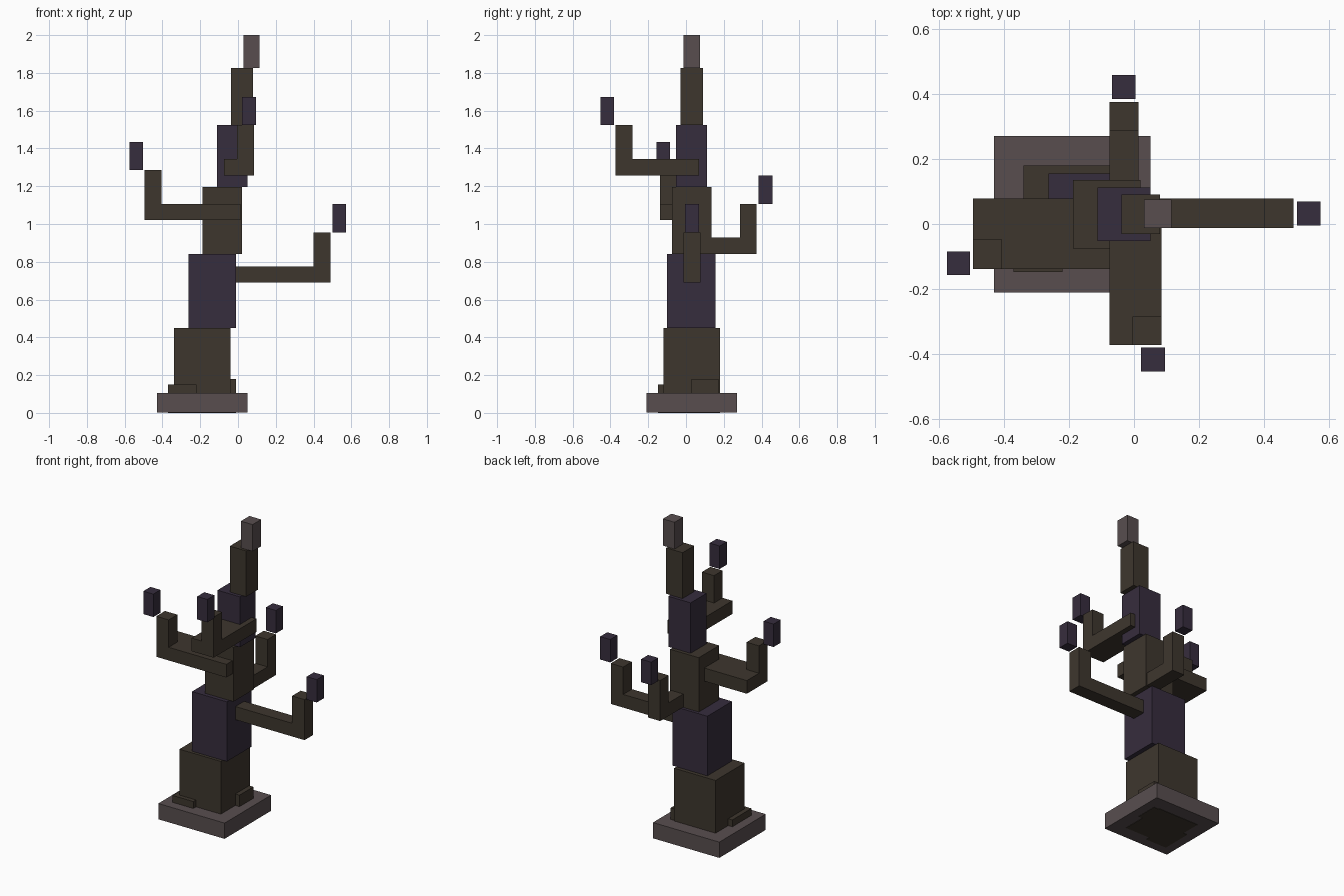
import bpy
from mathutils import Vector

if "Cube" in bpy.data.objects:
    bpy.data.objects.remove(bpy.data.objects["Cube"], do_unlink=True)


def material(name, rgb):
    m = bpy.data.materials.new(name)
    m.use_nodes = True
    color = (*rgb, 1)
    m.diffuse_color = color
    m.node_tree.nodes["Principled BSDF"].inputs["Base Color"].default_value = color
    return m


bark = material("brown bark", (0.048, 0.037, 0.027))
purple = material("dark purple", (0.037, 0.026, 0.047))
stone = material("grey stone", (0.098, 0.076, 0.078))


def box(name, mat, x, y, z):
    """Box spanning the given (low, high) ranges on each axis."""
    low, high = (Vector(c) for c in zip(x, y, z))
    bpy.ops.mesh.primitive_cube_add(size=1, location=(low + high) / 2)
    ob = bpy.context.object
    ob.name = ob.data.name = name
    for v in ob.data.vertices:
        v.co *= high - low
    ob.data.materials.append(mat)


# Plinth and roots; trunk and roots come through to the ground
box("base_slab", stone, (-0.43, 0.05), (-0.21, 0.27), (0.002, 0.105))
box("front_root", bark, (-0.37, -0.22), (-0.148, 0.05), (0, 0.15))
box("left_root", bark, (-0.16, -0.01), (0.03, 0.173), (0, 0.18))

# Stacked trunk, leaning towards +x as it narrows
box("trunk_bottom", bark, (-0.34, -0.04), (-0.12, 0.18), (0, 0.45))
box("trunk_lower", purple, (-0.263, -0.01), (-0.1, 0.155), (0.45, 0.84))
box("trunk_middle", bark, (-0.187, 0.02), (-0.075, 0.135), (0.84, 1.195))
box("trunk_upper", purple, (-0.112, 0.05), (-0.052, 0.112), (1.195, 1.525))
box("trunk_top", bark, (-0.038, 0.08), (-0.03, 0.09), (1.525, 1.825))
box("trunk_cap", stone, (0.03, 0.115), (-0.013, 0.075), (1.825, 2))


def branch(name, x, y, z, post_x, post_y, bud_x, bud_y):
    """Horizontal limb, upturned post and a floating bud."""
    top = z + 0.265
    box(name + "_limb", bark, x, y, (z, z + 0.086))
    box(name + "_post", bark, post_x, post_y, (z + 0.086, top))
    box(name + "_bud", purple, bud_x, bud_y, (top, top + 0.15))


branch("left_branch", (-0.02, 0.49), (-0.012, 0.078), 0.69,
       (0.4, 0.49), (-0.012, 0.078), (0.5, 0.573), (-0.004, 0.069))
branch("right_branch", (-0.495, 0.012), (-0.138, 0.078), 1.02,
       (-0.495, -0.405), (-0.138, -0.048), (-0.575, -0.503), (-0.157, -0.084))
branch("front_branch", (-0.075, 0.084), (-0.372, 0.07), 1.258,
       (-0.004, 0.084), (-0.372, -0.284), (0.022, 0.095), (-0.453, -0.38))
branch("back_branch", (-0.075, 0.014), (-0.06, 0.374), 0.842,
       (-0.075, 0.014), (0.286, 0.374), (-0.068, 0.005), (0.384, 0.457))
